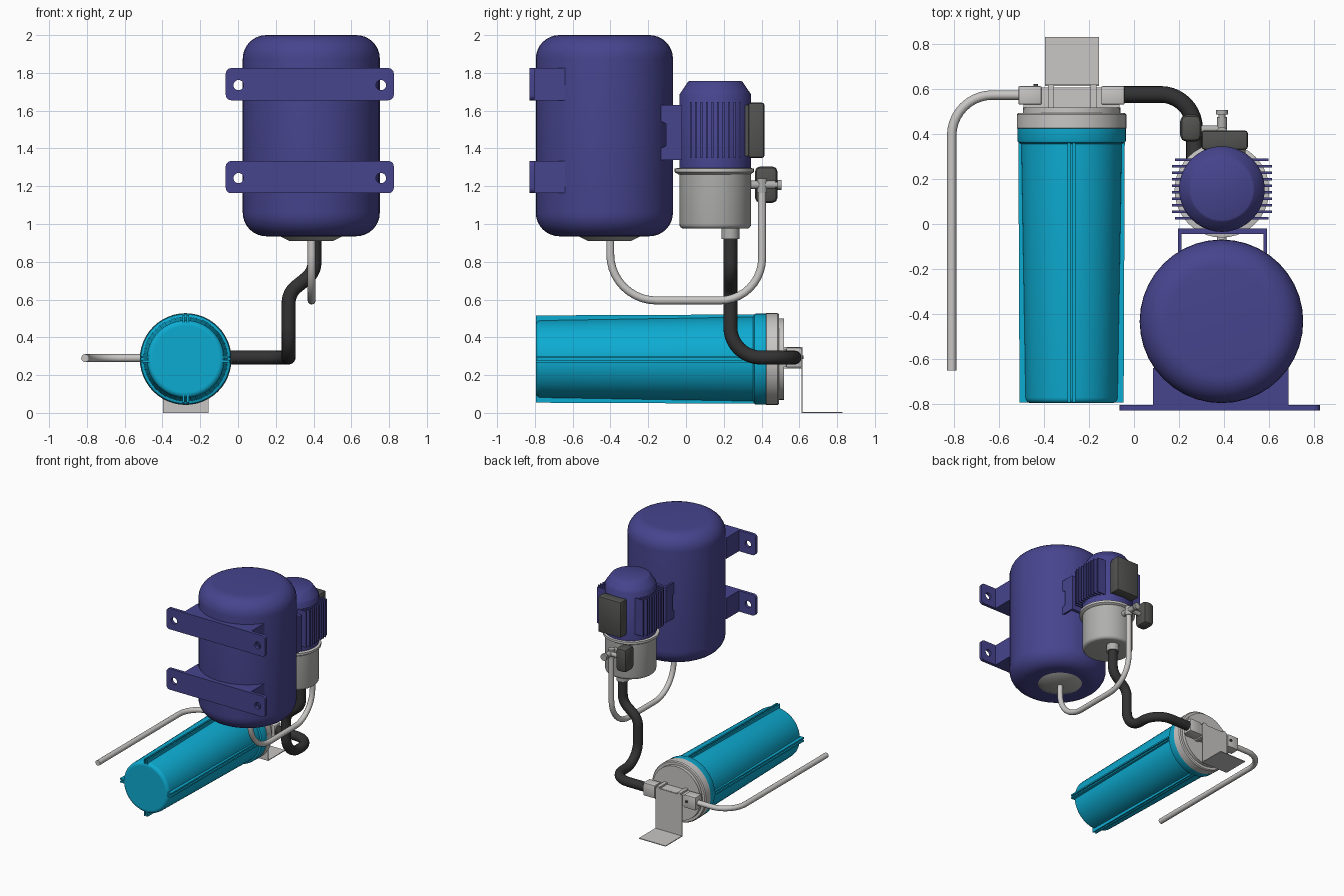
import bpy, bmesh, math
from mathutils import Vector, Matrix

if "Cube" in bpy.data.objects:
    bpy.data.objects.remove(bpy.data.objects["Cube"])


def material(name, rgb):
    m = bpy.data.materials.new(name)
    m.diffuse_color = (*rgb, 1)
    m.use_nodes = True
    m.node_tree.nodes["Principled BSDF"].inputs["Base Color"].default_value = m.diffuse_color
    return m


BLUE = material("indigo paint", (0.062, 0.058, 0.27))
TEAL = material("teal plastic", (0.004, 0.41, 0.64))
LIGHT = material("light grey", (0.58, 0.57, 0.56))
GREY = material("metal grey", (0.43, 0.43, 0.42))
DARK = material("dark grey", (0.085, 0.085, 0.082))
BLACK = material("black rubber", (0.032, 0.032, 0.032))


def finish(name, bm, mat):
    bmesh.ops.remove_doubles(bm, verts=bm.verts, dist=1e-5)
    bmesh.ops.recalc_face_normals(bm, faces=bm.faces)
    me = bpy.data.meshes.new(name)
    bm.to_mesh(me)
    bm.free()
    me.materials.append(mat)
    ob = bpy.data.objects.new(name, me)
    bpy.context.collection.objects.link(ob)
    return ob


def box(name, x, y, z, mat, bevel=0.0):
    bm = bmesh.new()
    bmesh.ops.create_cube(bm, size=1)
    for v in bm.verts:
        for i, (a, b) in enumerate((x, y, z)):
            v.co[i] = a + (b - a) * (v.co[i] + 0.5)
    if bevel:
        bmesh.ops.bevel(bm, geom=bm.edges[:], offset=bevel, segments=2, profile=0.5, affect='EDGES')
    return finish(name, bm, mat)


def lathe(name, profile, loc, mat, axis='Z', seg=40):
    """Spin (radius, height) points round an axis; both ends are closed."""
    bm = bmesh.new()
    rings = [[bm.verts.new((r * math.cos(2 * math.pi * k / seg), r * math.sin(2 * math.pi * k / seg), h))
              for k in range(seg)] for r, h in profile]
    for a, b in zip(rings, rings[1:]):
        for k in range(seg):
            n = (k + 1) % seg
            bm.faces.new((a[k], a[n], b[n], b[k]))
    bm.faces.new(rings[0])
    bm.faces.new(rings[-1])
    turn = {'Z': Matrix(), 'Y': Matrix.Rotation(-math.pi / 2, 4, 'X'), 'X': Matrix.Rotation(math.pi / 2, 4, 'Y')}
    bm.transform(Matrix.Translation(loc) @ turn[axis])
    return finish(name, bm, mat)


def fillet(a, p, b, r, n=10):
    """Arc points that round the corner p between a and b."""
    a, p, b = Vector(a), Vector(p), Vector(b)
    d1, d2 = (p - a).normalized(), (b - p).normalized()
    t = d1.angle(d2)
    start = p - d1 * r * math.tan(t / 2)
    ax = d1.cross(d2).normalized()
    c = start + ax.cross(d1) * r
    return [c + Matrix.Rotation(t * i / n, 3, ax) @ (start - c) for i in range(n + 1)]


def curve_part(name, splines, mat, cyclic, depth=0, extrude=0, matrix=Matrix()):
    cu = bpy.data.curves.new(name, 'CURVE')
    cu.dimensions = '2D' if cyclic else '3D'
    cu.fill_mode = 'BOTH' if cyclic else 'FULL'
    cu.bevel_depth, cu.extrude, cu.bevel_resolution = depth, extrude, 6
    cu.use_fill_caps = not cyclic
    for pts in splines:
        s = cu.splines.new('POLY')
        s.points.add(len(pts) - 1)
        for q, p in zip(s.points, pts):
            q.co = (*p, 1)
        s.use_cyclic_u = cyclic
    tmp = bpy.data.objects.new(name + " curve", cu)
    bpy.context.collection.objects.link(tmp)
    bpy.context.view_layer.update()
    me = bpy.data.meshes.new_from_object(tmp.evaluated_get(bpy.context.evaluated_depsgraph_get()))
    bm = bmesh.new()
    bm.from_mesh(me)
    bpy.data.objects.remove(tmp)
    bpy.data.meshes.remove(me)
    bm.transform(matrix)
    return finish(name, bm, mat)


def pipe(name, pts, radii, r, mat):
    path = [Vector(pts[0])]
    for i, rad in enumerate(radii):
        path += fillet(pts[i], pts[i + 1], pts[i + 2], rad)
    return curve_part(name, [path + [Vector(pts[-1])]], mat, False, depth=r)


def arc(r, cr, ch, a0, a1, n=8):
    return [(cr + r * math.cos(math.radians(a0 + (a1 - a0) * i / n)),
             ch + r * math.sin(math.radians(a0 + (a1 - a0) * i / n))) for i in range(n + 1)]


# Pressure tank with bottom flange
TX, TY = 0.388, -0.432
lathe("tank", arc(0.125, 0.238, 1.06, -90, 0) + arc(0.125, 0.238, 1.875, 0, 90), (TX, TY, 0), BLUE)
lathe("tank_flange", [(0.115, 0.91), (0.165, 0.935), (0.165, 0.95)], (TX, -0.405, 0), GREY)

# Wall brackets: block against the tank plus a rounded plate with two holes
for nm, z in (("lower", 1.248), ("upper", 1.74)):
    box(nm + "_bracket_block", (0.085, 0.685), (-0.815, -0.64), (z - 0.085, z + 0.085), BLUE)
    c = [(-0.065, z - 0.085, 0), (0.825, z - 0.085, 0), (0.825, z + 0.085, 0), (-0.065, z + 0.085, 0)]
    outline = [p for i in range(4) for p in fillet(c[i - 1], c[i], c[(i + 1) % 4], 0.028, 5)]
    holes = [[(hx + x, z - 0.005 + y, 0) for x, y in arc(0.027, 0, 0, 0, 345, 23)] for hx in (0.003, 0.757)]
    curve_part(nm + "_bracket_plate", [outline] + holes, BLUE, True, extrude=0.0125,
               matrix=Matrix.Translation((0, -0.8155, 0)) @ Matrix.Rotation(math.pi / 2, 4, 'X'))

# Motor, cap and cooling fins
MX, MY = 0.39, 0.155
lathe("motor", [(0.19, 1.29), (0.19, 1.685), (0.18, 1.70), (0.145, 1.752), (0.138, 1.756)], (MX, MY, 0), BLUE)
for side, s in (("left", -1), ("right", 1)):
    for i in range(10):
        y = -0.13 + i * 0.0289
        reach = s * min(0.222, math.sqrt(0.245 ** 2 - y * y))
        box(f"{side}_fin_{i}", sorted((MX + s * 0.1, MX + reach)), (MY + y - 0.005, MY + y + 0.005),
            (1.35, 1.645), BLUE)

# Motor mount: plate and two notched legs reaching the tank
box("mount_plate", (0.195, 0.59), (-0.045, -0.02), (1.34, 1.63), BLUE)
leg = [(-0.02, 1.34), (-0.02, 1.63), (-0.135, 1.63), (-0.135, 1.545), (-0.105, 1.53), (-0.105, 1.415),
       (-0.135, 1.40), (-0.135, 1.34)]
for nm, x in (("left", 0.2025), ("right", 0.5825)):
    curve_part(nm + "_mount_leg", [[(y, z, 0) for y, z in leg]], BLUE, True, extrude=0.0075,
               matrix=Matrix.Translation((x, 0, 0)) @ Matrix.Rotation(math.pi / 2, 4, 'Z')
               @ Matrix.Rotation(math.pi / 2, 4, 'X'))

# Junction box with lid
box("junction_box", (0.31, 0.495), (0.30, 0.395), (1.36, 1.63), DARK)
box("junction_lid", (0.30, 0.505), (0.33, 0.415), (1.35, 1.642), DARK, 0.012)

# Pump body, flange and outlet
lathe("pump", arc(0.025, 0.165, 1.0, -90, 0, 4) + [(0.19, 1.28)], (MX, MY, 0), GREY)
lathe("pump_flange", [(0.19, 1.262), (0.21, 1.275), (0.21, 1.293), (0.19, 1.297)], (MX, 0.15, 0), LIGHT)
lathe("pump_outlet", [(0.048, 0.92), (0.048, 0.98)], (0.405, 0.235, 0), GREY, seg=24)

# Tee fitting and pressure switch
lathe("tee_fitting", [(0.022, 0.33), (0.022, 0.475), (0.016, 0.475), (0.016, 0.485), (0.027, 0.485), (0.027, 0.505)],
      (MX, 0, 1.207), GREY, 'Y', 20)
lathe("switch_stem", [(0.018, 0.28), (0.018, 0.39)], (0, 0.42, 1.207), GREY, 'X', 20)
lathe("tee_socket", [(0.027, 1.165), (0.027, 1.24)], (MX, 0.403, 0), GREY, seg=20)
box("pressure_switch", (0.205, 0.30), (0.365, 0.485), (1.112, 1.305), DARK, 0.028)

# Pipes and suction hose
pipe("tank_pipe", [(MX, -0.401, 0.93), (MX, -0.401, 0.595), (MX, 0.403, 0.595), (MX, 0.403, 1.19)],
     [0.245, 0.225], 0.021, LIGHT)
pipe("suction_hose", [(0.405, 0.235, 0.94), (0.405, 0.235, 0.745), (0.268, 0.235, 0.635), (0.268, 0.235, 0.293),
                      (0.268, 0.575, 0.293), (-0.06, 0.575, 0.293)], [0.11, 0.11, 0.16, 0.15], 0.037, BLACK)
pipe("outlet_pipe", [(-0.50, 0.572, 0.29), (-0.809, 0.572, 0.29), (-0.809, -0.65, 0.29)], [0.18], 0.021, LIGHT)

# Filter housing: tapered bowl, collar and grey lid
FX, FZ = -0.277, 0.285
lathe("filter_bowl", [(0.175, -0.795)] + arc(0.025, 0.18, -0.77, -90, 0, 4) + [(0.224, 0.37)], (FX, 0, FZ), TEAL, 'Y', 48)
lathe("filter_collar", [(0.222, 0.355), (0.237, 0.362), (0.241, 0.37), (0.241, 0.425)], (FX, 0, FZ), TEAL, 'Y', 48)
lathe("filter_lid", [(0.235, 0.42), (0.243, 0.425), (0.243, 0.485), (0.236, 0.493), (0.216, 0.493), (0.216, 0.518)],
      (FX, 0, FZ), LIGHT, 'Y', 48)

# Paired ribs in four directions along the bowl
for d in range(4):
    for k, off in enumerate((-0.011, 0.011)):
        rib = box(f"bowl_rib_{d}_{k}", (0.15, 0.236), (-0.793, 0.36), (off - 0.006, off + 0.006), TEAL)
        for v in rib.data.vertices:
            if v.co.y < 0 and v.co.x > 0.2:
                v.co.x = 0.231
        rib.data.transform(Matrix.Translation((FX, 0, FZ)) @ Matrix.Rotation(d * math.pi / 2, 4, 'Y'))

# Filter head: port bar, end ports, ribs and screw heads
box("head_bar", (-0.49, -0.065), (0.51, 0.605), (0.245, 0.335), LIGHT)
box("left_port", (-0.513, -0.41), (0.53, 0.612), (0.24, 0.345), LIGHT, 0.006)
box("right_port", (-0.145, -0.042), (0.53, 0.612), (0.24, 0.345), LIGHT, 0.006)
for nm, x in (("left", -0.368), ("right", -0.18)):
    box(nm + "_head_rib", (x - 0.014, x + 0.014), (0.515, 0.618), (0.235, 0.35), LIGHT)
lathe("head_screw", [(0.01, 0.60), (0.01, 0.622)], (-0.435, 0, 0.295), DARK, 'Y', 12)

# Thin L-shaped support bracket
box("support_upright", (-0.396, -0.156), (0.612, 0.618), (0.0, 0.337), LIGHT)
box("support_foot", (-0.396, -0.156), (0.612, 0.829), (0.0, 0.006), LIGHT)

# Smooth the round parts, keep hard edges
bpy.ops.object.select_all(action='SELECT')
bpy.context.view_layer.objects.active = bpy.data.objects["tank"]
bpy.ops.object.shade_smooth_by_angle(angle=math.radians(35))
